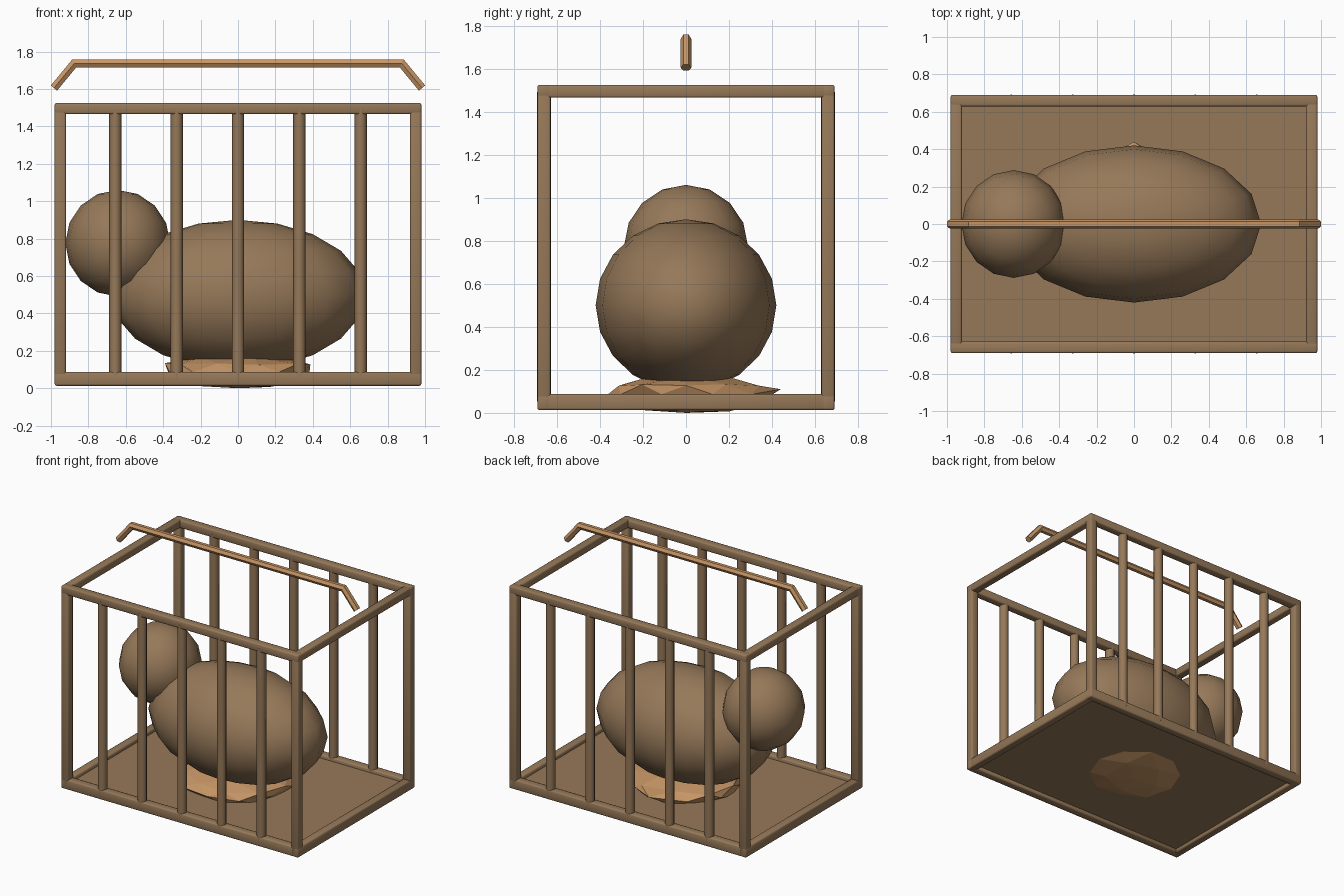
import bpy, bmesh, math, random
from mathutils import Vector

if "Cube" in bpy.data.objects:
    bpy.data.objects.remove(bpy.data.objects["Cube"])

random.seed(4)


def material(name, rgb):
    m = bpy.data.materials.new(name)
    m.diffuse_color = (*rgb, 1)
    m.use_nodes = True
    m.node_tree.nodes["Principled BSDF"].inputs["Base Color"].default_value = m.diffuse_color
    return m


BROWN = material("brown", (0.305, 0.19, 0.10))
STRAW = material("straw_orange", (0.56, 0.30, 0.13))


def finish(name, bm, mat, smooth=None):
    bmesh.ops.recalc_face_normals(bm, faces=bm.faces)
    me = bpy.data.meshes.new(name)
    bm.to_mesh(me)
    bm.free()
    me.materials.append(mat)
    ob = bpy.data.objects.new(name, me)
    bpy.context.collection.objects.link(ob)
    if smooth:
        bpy.ops.object.select_all(action='DESELECT')
        bpy.context.view_layer.objects.active = ob
        ob.select_set(True)
        bpy.ops.object.shade_smooth_by_angle(angle=math.radians(smooth))
    return ob


def box(name, centre, size, bevel=0.0):
    bm = bmesh.new()
    bmesh.ops.create_cube(bm, size=1)
    for v in bm.verts:
        v.co = Vector([c + a * s for c, a, s in zip(centre, v.co, size)])
    if bevel:
        bmesh.ops.bevel(bm, geom=bm.edges[:], offset=bevel, segments=2,
                        profile=0.5, affect='EDGES')
    return finish(name, bm, BROWN, 50 if bevel else None)


def ellipsoid(name, centre, radii, segments, rings):
    bm = bmesh.new()
    bmesh.ops.create_uvsphere(bm, u_segments=segments, v_segments=rings, radius=1)
    for v in bm.verts:
        v.co = Vector([c + a * r for c, a, r in zip(centre, v.co, radii)])
    return finish(name, bm, BROWN, 50)


# Cage frame: long rails, short rails, corner posts
for zname, z, h in (("bottom", 0.05, 0.074), ("top", 1.495, 0.06)):
    for side, s in (("front", -1), ("back", 1)):
        box(f"{zname}_{side}_rail", (0, s * 0.66, z), (1.96, 0.062, h), 0.01)
    for side, s in (("left", -1), ("right", 1)):
        box(f"{zname}_{side}_rail", (s * 0.95, 0, z), (0.06, 1.38, h), 0.01)
for sx in (-1, 1):
    for sy in (-1, 1):
        box("corner_post", (sx * 0.95, sy * 0.66, 0.769), (0.06, 0.062, 1.508), 0.01)

# Floor panel
box("floor_panel", (0, 0, 0.05), (1.88, 1.30, 0.02))

# Round bars on the front and back
for sy in (-1, 1):
    for i in range(-2, 3):
        bm = bmesh.new()
        bmesh.ops.create_cone(bm, cap_ends=True, segments=8, radius1=0.033,
                              radius2=0.033, depth=1.44)
        bmesh.ops.translate(bm, verts=bm.verts, vec=(i * 0.328, sy * 0.66, 0.772))
        finish("cage_bar", bm, BROWN, 50)

# Animal body and head
ellipsoid("body", (0, 0, 0.5), (0.68, 0.42, 0.4), 16, 10)
ellipsoid("head", (-0.643, 0, 0.775), (0.28, 0.288, 0.285), 16, 8)

# Straw bed: flattened, uneven low-poly mound
bm = bmesh.new()
bmesh.ops.create_icosphere(bm, subdivisions=2, radius=1)
for v in bm.verts:
    x, y, z = v.co
    k = random.uniform(0.9, 1.03)
    if z > 0.2:
        x *= 1.15
    v.co = (0.4 * x * k, 0.4 * y * k, 0.09 + 0.09 * z * random.uniform(0.95, 1.05))
low = min(v.co.z for v in bm.verts)
for v in bm.verts:
    v.co.z -= low
tip = max(bm.verts, key=lambda v: v.co.y)
tip.co = (0, 0.44, 0.11)
finish("straw_bed", bm, STRAW)

# Carrying handle: hexagonal rod with mitred bends
path = [(-0.984, 1.605), (-0.875, 1.737), (0.875, 1.737), (0.984, 1.605)]
pts = [Vector(p) for p in path]
bm = bmesh.new()
rings = []
for i, p in enumerate(pts):
    d1 = (p - pts[i - 1]).normalized() if i else (pts[1] - p).normalized()
    d2 = (pts[i + 1] - p).normalized() if i < 3 else d1
    t = (d1 + d2).normalized()
    n = Vector((-t.y, t.x)) / t.dot(d1)
    ring = []
    for k in range(6):
        a = k * math.pi / 3
        q = p + n * 0.025 * math.sin(a)
        ring.append(bm.verts.new((q.x, 0.025 * math.cos(a), q.y)))
    rings.append(ring)
for a, b in zip(rings, rings[1:]):
    for k in range(6):
        j = (k + 1) % 6
        bm.faces.new((a[k], a[j], b[j], b[k]))
bm.faces.new(rings[0])
bm.faces.new(rings[-1])
finish("carry_handle", bm, STRAW)
